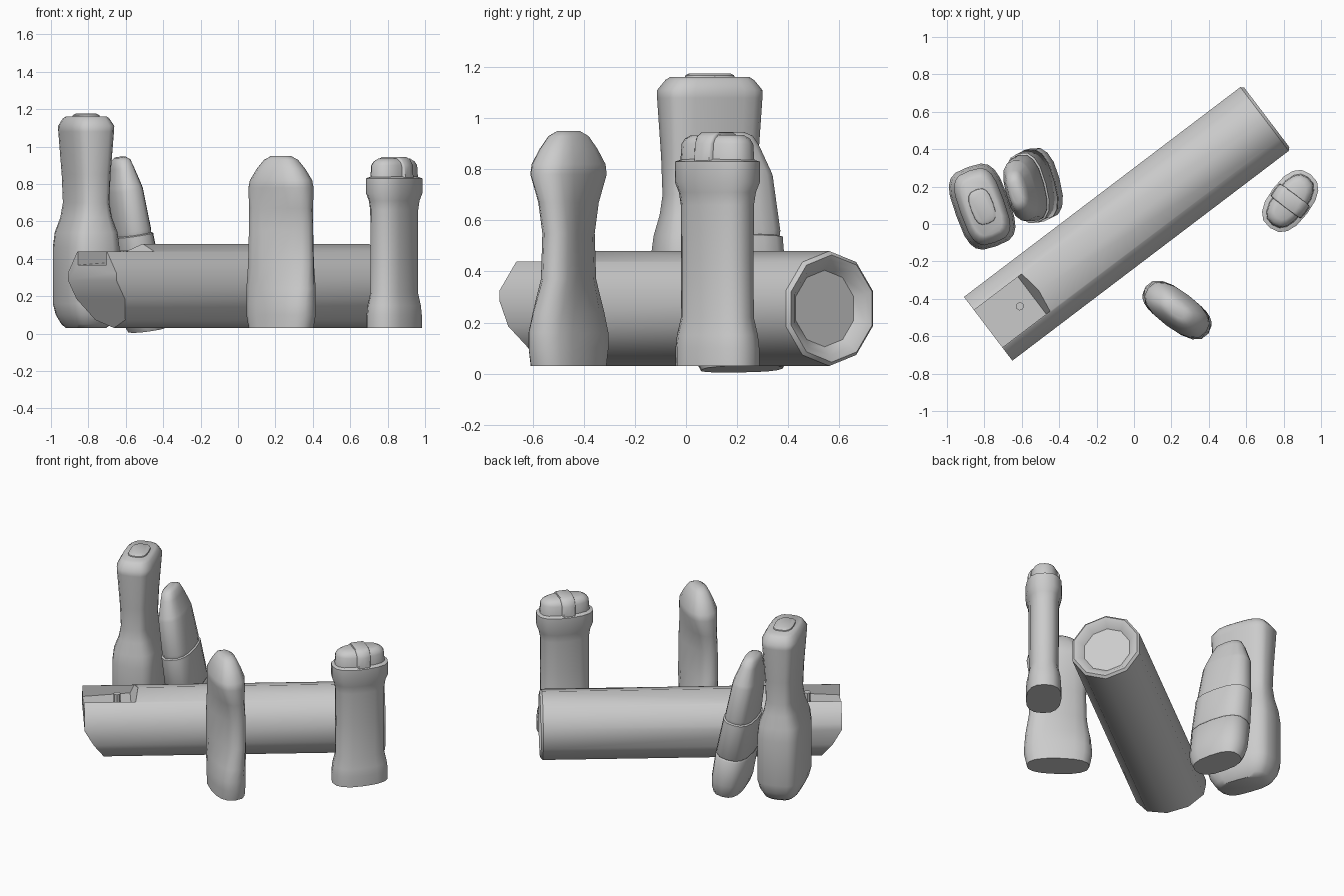
import bpy, bmesh, math
from mathutils import Matrix, Vector

cube = bpy.data.objects.get("Cube")
if cube:
    bpy.data.objects.remove(cube, do_unlink=True)

GREY = (0.6, 0.6, 0.6, 1)
grey = bpy.data.materials.new("plain grey")
grey.use_nodes = True
grey.diffuse_color = GREY
for node in grey.node_tree.nodes:
    if node.type == 'BSDF_PRINCIPLED':
        node.inputs["Base Color"].default_value = GREY


def finish(bm, name, matrix=None):
    """Turn a bmesh into a smooth-shaded grey object."""
    bmesh.ops.recalc_face_normals(bm, faces=bm.faces)
    if matrix:
        bm.transform(matrix)
    mesh = bpy.data.meshes.new(name)
    bm.to_mesh(mesh)
    bm.free()
    mesh.materials.append(grey)
    obj = bpy.data.objects.new(name, mesh)
    bpy.context.collection.objects.link(obj)
    smooth(obj)
    return obj


def smooth(obj):
    bpy.ops.object.select_all(action='DESELECT')
    obj.select_set(True)
    bpy.context.view_layer.objects.active = obj
    bpy.ops.object.shade_smooth_by_angle(angle=math.radians(42))


def loft(sections, sides=16, power=2.5):
    """Stack superellipse rings: height, half length, half depth, twist."""
    bm = bmesh.new()
    rings = []
    for z, a, b, *twist in sections:
        turn = Matrix.Rotation(math.radians(twist[0] if twist else 0), 3, 'Z')
        ring = []
        for i in range(sides):
            t = math.tau * i / sides
            c, s = math.cos(t), math.sin(t)
            x = a * math.copysign(abs(c) ** (2 / power), c)
            y = b * math.copysign(abs(s) ** (2 / power), s)
            ring.append(bm.verts.new(turn @ Vector((x, y, z))))
        rings.append(ring)
    for low, high in zip(rings, rings[1:]):
        for i in range(sides):
            j = (i + 1) % sides
            bm.faces.new((low[i], low[j], high[j], high[i]))
    bm.faces.new(rings[0])
    bm.faces.new(rings[-1])
    return bm


def place(x, y, angle):
    return Matrix.Translation((x, y, 0)) @ Matrix.Rotation(math.radians(angle), 4, 'Z')


# Lying tube: ten sides, dished far end, slanted and notched near end
R = 0.225
tube = loft([(-0.935, R, R), (0.92, R, R), (0.935, R - 0.015, R - 0.015),
             (0.925, 0.185, 0.185), (0.89, 0.15, 0.15)], 10, 2)
tube.transform(Matrix.Rotation(math.pi / 2, 4, 'Y'))
cut = bmesh.ops.bisect_plane(tube, geom=tube.verts[:] + tube.edges[:] + tube.faces[:],
                             plane_co=(-0.935, 0, 0.03), plane_no=(-0.87, 0, -0.5),
                             clear_outer=True)
bmesh.ops.holes_fill(tube, edges=[e for e in tube.edges if e.is_boundary])
tube_place = Matrix.Translation((-0.035, 0.005, 0.255)) @ Matrix.Rotation(math.radians(37.2), 4, 'Z')
tube_obj = finish(tube, "lying_tube", tube_place)

bm = bmesh.new()
outline = [(-1.1, 0.1), (-0.64, 0.13), (-0.56, 0.3), (-1.1, 0.3)]
near, far = [[bm.verts.new((u, v, z)) for u, z in outline] for v in (-0.125, 0.125)]
bm.faces.new(near)
bm.faces.new(far)
for i in range(4):
    j = (i + 1) % 4
    bm.faces.new((near[i], near[j], far[j], far[i]))
cutter = finish(bm, "notch_cutter", tube_place)
cutter.hide_render = True
mod = tube_obj.modifiers.new("notch", 'BOOLEAN')
mod.operation = 'DIFFERENCE'
mod.solver = 'EXACT'
mod.object = cutter
graph = bpy.context.evaluated_depsgraph_get()
notched = bpy.data.meshes.new_from_object(tube_obj.evaluated_get(graph))
tube_obj.modifiers.clear()
tube_obj.data = notched
bpy.data.objects.remove(cutter, do_unlink=True)
notched.materials.clear()
notched.materials.append(grey)
notched.polygons.foreach_set("material_index", [0] * len(notched.polygons))
smooth(tube_obj)

# Small pin standing in the notch
pin = loft([(0.09, 0.022, 0.022), (0.19, 0.022, 0.022)], 8, 2)
finish(pin, "notch_pin", tube_place @ Matrix.Translation((-0.727, -0.007, 0)))

# Capped bottle on the right
capped = place(0.835, 0.123, 53)
finish(loft([(0.03, 0.178, 0.11), (0.1, 0.178, 0.11), (0.15, 0.172, 0.106),
             (0.22, 0.156, 0.092), (0.45, 0.154, 0.094), (0.66, 0.156, 0.094),
             (0.71, 0.164, 0.1), (0.75, 0.18, 0.113), (0.83, 0.18, 0.113),
             (0.84, 0.15, 0.09)]), "capped_bottle_body", capped)
finish(loft([(0.83, 0.16, 0.09), (0.9, 0.155, 0.086), (0.92, 0.142, 0.075),
             (0.935, 0.115, 0.055)]), "capped_bottle_cap", capped)
finish(loft([(0.83, 0.045, 0.104), (0.9, 0.045, 0.1), (0.93, 0.045, 0.082),
             (0.945, 0.043, 0.055)], 16, 8), "capped_bottle_strap", capped)

# Slim waisted bottle at the front
finish(loft([(0.03, 0.195, 0.098), (0.1, 0.21, 0.1), (0.16, 0.21, 0.1),
             (0.24, 0.205, 0.09, 5), (0.37, 0.188, 0.075, 14), (0.55, 0.183, 0.072, 15),
             (0.67, 0.186, 0.078, 9), (0.78, 0.195, 0.1), (0.82, 0.185, 0.1),
             (0.88, 0.145, 0.078), (0.93, 0.1, 0.055), (0.95, 0.058, 0.03)]),
       "slim_bottle", place(0.23, -0.46, -37))

# Tall bottle on the left
tall = place(-0.812, 0.093, -70)
finish(loft([(0.03, 0.15, 0.085), (0.05, 0.18, 0.105), (0.1, 0.21, 0.132),
             (0.16, 0.225, 0.147), (0.46, 0.225, 0.147), (0.54, 0.215, 0.138),
             (0.62, 0.195, 0.108), (0.7, 0.185, 0.094), (0.85, 0.19, 0.1),
             (1.08, 0.204, 0.118), (1.11, 0.204, 0.12), (1.15, 0.172, 0.098),
             (1.162, 0.155, 0.082)], 20, 3.4), "tall_bottle", tall)
finish(loft([(1.15, 0.1, 0.065), (1.168, 0.095, 0.06), (1.176, 0.08, 0.045)], 16, 3),
       "tall_bottle_button", tall)

# Leaning bottle: ringed lower and upper parts, tapered tip
base, tip = Vector((-0.49, 0.22, 0.018)), Vector((-0.63, 0.17, 0.94))
axis = (tip - base).normalized()
long_side = Vector((0.26, -0.97, 0))
long_side = (long_side - axis * long_side.dot(axis)).normalized()
depth = axis.cross(long_side)
lean = Matrix((long_side, depth, axis)).transposed().to_4x4()
lean.translation = base
finish(loft([(0, 0.165, 0.085), (0.04, 0.185, 0.1), (0.09, 0.195, 0.11),
             (0.26, 0.198, 0.112), (0.27, 0.19, 0.104), (0.28, 0.198, 0.11),
             (0.5, 0.192, 0.1), (0.515, 0.192, 0.1), (0.52, 0.18, 0.09),
             (0.54, 0.184, 0.092), (0.76, 0.165, 0.083), (0.78, 0.158, 0.079),
             (0.88, 0.118, 0.055), (0.92, 0.095, 0.045), (0.937, 0.06, 0.025)], 16, 2.6),
       "leaning_bottle", lean)
